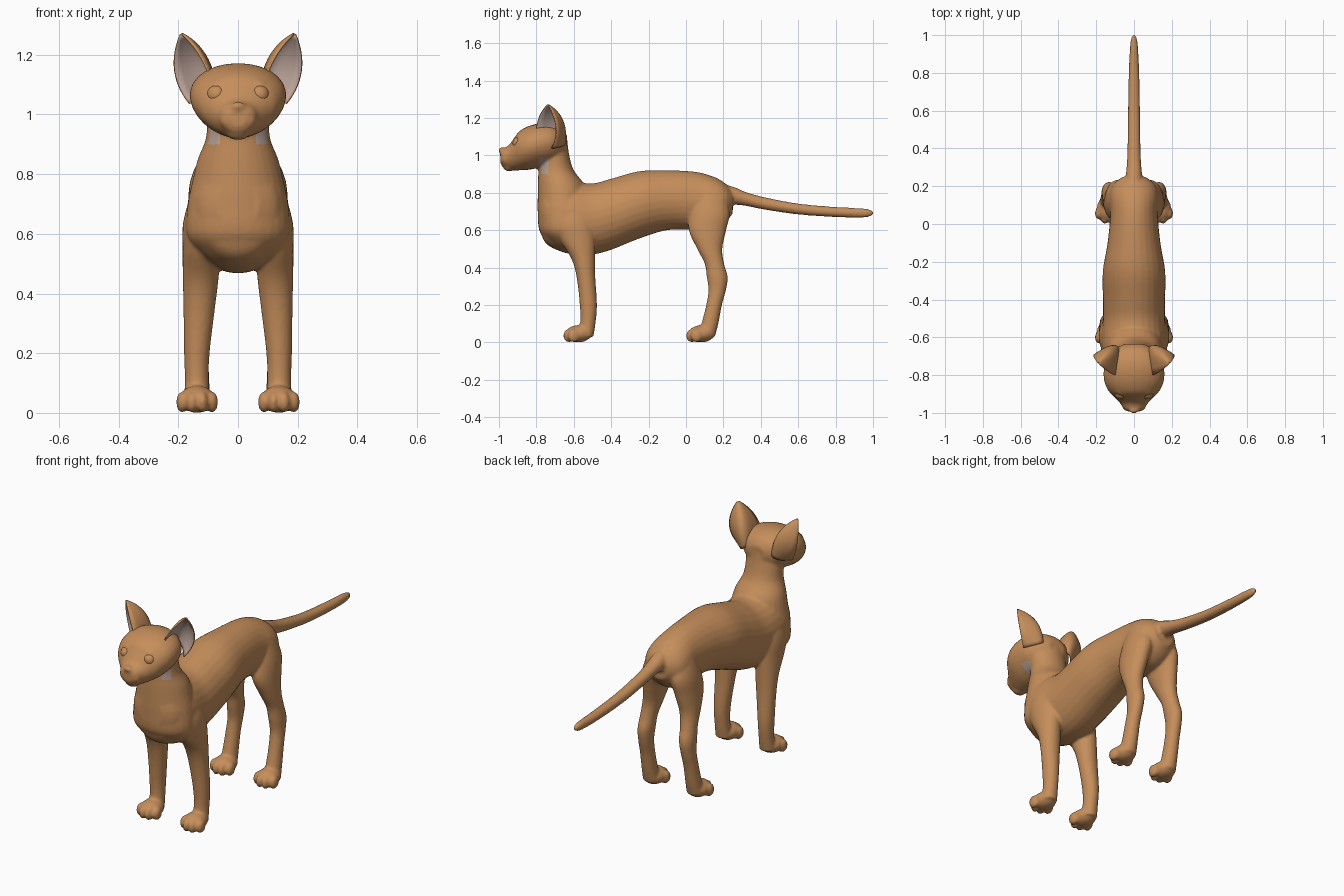
import bpy, bmesh, math
from mathutils import Vector, Matrix


def material(name, rgb):
    m = bpy.data.materials.new(name)
    m.diffuse_color = (*rgb, 1)
    return m


fur = material("tan fur", (0.56, 0.27, 0.105))
skin = material("pale ear skin", (0.50, 0.37, 0.32))


def make(name, bm, mats):
    me = bpy.data.meshes.new(name)
    bm.to_mesh(me)
    bm.free()
    for m in mats:
        me.materials.append(m)
    ob = bpy.data.objects.new(name, me)
    bpy.context.collection.objects.link(ob)
    return ob


def spline(a, b, c, d, t):
    return [0.5 * (2 * q + (r - p) * t + (2 * p - 5 * q + 4 * r - s) * t * t
                   + (3 * q - p - 3 * r + s) * t ** 3) for p, q, r, s in zip(a, b, c, d)]


def loft(bm, axis, rows, side=1, egg=0.0, n=28, sub=5):
    """Closed tube through elliptical rings (x, y, z, radius_x, other radius)."""
    full = []
    for i in range(len(rows) - 1):
        p, s = rows[max(i - 1, 0)], rows[min(i + 2, len(rows) - 1)]
        full += [spline(p, rows[i], rows[i + 1], s, k / sub) for k in range(sub)]
    full.append(rows[-1])
    rings = []
    for x, y, z, rx, r2 in full:
        ring = []
        for k in range(n):
            a = 2 * math.pi * k / n
            u, v = rx * math.cos(a) * (1 + egg * math.sin(a)), r2 * math.sin(a)
            off = (u, 0, v) if axis == 'Y' else (u, v, 0)
            ring.append(bm.verts.new((side * (x + off[0]), y + off[1], z + off[2])))
        rings.append(ring)
    faces = [bm.faces.new(rings[0]), bm.faces.new(rings[-1])]
    for r, s in zip(rings, rings[1:]):
        for k in range(n):
            j = (k + 1) % n
            faces.append(bm.faces.new((r[k], r[j], s[j], s[k])))
    bmesh.ops.recalc_face_normals(bm, faces=faces)


def ball(bm, c, r):
    bmesh.ops.create_uvsphere(bm, u_segments=20, v_segments=12, radius=1,
                              matrix=Matrix.Translation(c) @ Matrix.Diagonal((*r, 1)))


bm = bmesh.new()
# Torso
loft(bm, 'Y', [(0, -.785, .70, .07, .09), (0, -.75, .69, .13, .16), (0, -.68, .68, .165, .19),
               (0, -.6, .665, .172, .195), (0, -.5, .66, .165, .19), (0, -.4, .685, .165, .19),
               (0, -.25, .735, .165, .18), (0, -.1, .76, .14, .16), (0, .05, .757, .126, .155),
               (0, .15, .745, .13, .14), (0, .21, .745, .11, .105), (0, .25, .75, .06, .06)])
# Neck and chest front
loft(bm, 'Z', [(0, -.72, 1.08, .10, .085), (0, -.708, 1.0, .103, .084), (0, -.695, .92, .108, .095),
               (0, -.67, .85, .135, .122), (0, -.66, .78, .152, .133), (0, -.66, .7, .168, .133),
               (0, -.66, .6, .172, .125), (0, -.65, .54, .13, .09), (0, -.64, .5, .08, .05)])
# Head and muzzle
loft(bm, 'Y', [(0, -.635, 1.06, .05, .045), (0, -.665, 1.06, .105, .085), (0, -.72, 1.058, .147, .11),
               (0, -.78, 1.053, .160, .118), (0, -.84, 1.04, .155, .117), (0, -.89, 1.025, .130, .105),
               (0, -.92, 1.005, .10, .086), (0, -.95, .988, .072, .064), (0, -.98, .987, .054, .05),
               (0, -.993, .99, .03, .03)], egg=.12)
ball(bm, (0, -.986, 1.027), (.026, .016, .016))
ball(bm, (0, -.945, .942), (.042, .033, .028))
# Tail
loft(bm, 'Y', [(0, .15, .80, .05, .06), (0, .25, .785, .044, .048), (0, .32, .767, .038, .037),
               (0, .42, .743, .034, .033), (0, .6, .713, .032, .029), (0, .8, .697, .028, .027),
               (0, .94, .692, .021, .025), (0, .985, .692, .014, .018), (0, 1.002, .692, .006, .008)])

for s in (1, -1):
    # Muzzle pads and brow
    ball(bm, (s * .026, -.965, .982), (.036, .027, .034))
    ball(bm, (s * .062, -.875, 1.09), (.042, .034, .03))
    # Front leg
    loft(bm, 'Z', [(.085, -.60, .78, .055, .09), (.112, -.60, .65, .07, .11), (.122, -.58, .55, .064, .095),
                   (.125, -.55, .45, .060, .064), (.130, -.535, .35, .053, .050), (.138, -.522, .2, .043, .046),
                   (.138, -.525, .1, .040, .041), (.138, -.54, .03, .045, .045)], s)
    # Hind leg
    loft(bm, 'Z', [(.065, .12, .82, .05, .07), (.085, .128, .7, .065, .105), (.100, .115, .6, .060, .10),
                   (.115, .127, .5, .050, .067), (.125, .152, .42, .043, .052), (.130, .167, .35, .042, .056),
                   (.133, .167, .28, .038, .047), (.136, .150, .2, .038, .042), (.137, .128, .1, .041, .045),
                   (.137, .11, .03, .046, .045)], s)
    # Paws with four toes
    for y in (-.575, .082):
        ball(bm, (s * .137, y, .046), (.060, .070, .046))
        for dx, dy in ((-.05, .012), (-.018, -.012), (.018, -.012), (.05, .012)):
            ball(bm, (s * (.137 + dx), y - .038 + dy, .036), (.020, .032, .036))

# Blend all fur parts into one skin
body = make("cat_body", bm, [fur, skin])
rm = body.modifiers.new("blend", 'REMESH')
rm.mode = 'VOXEL'
rm.voxel_size = .008
sm = body.modifiers.new("soften", 'SMOOTH')
sm.factor = .5
sm.iterations = 4
bpy.context.view_layer.objects.active = body
body.select_set(True)
bpy.ops.object.convert(target='MESH')
# Pale bare patch on each side of the throat
for p in body.data.polygons:
    c = p.center
    p.use_smooth = True
    p.material_index = int(abs(c.x) > .06 and -.785 < c.y < -.735 and .9 < c.z < .985)

# Eyes (closed-looking, fur coloured)
bm = bmesh.new()
for s in (1, -1):
    ball(bm, (s * .071, -.893, 1.066), (.034, .034, .033))
eyes = make("eyes", bm, [fur])
eyes.data.shade_smooth()


# Cupped ears: front edge, back spine and outer edge run to a shared tip
def bez(a, b, c, t):
    return Vector(a) * (1 - t) ** 2 + Vector(b) * 2 * t * (1 - t) + Vector(c) * t * t


tip = (.190, -.738, 1.268)
bm = bmesh.new()
nu, nt = 12, 14
grid = []
for i in range(nt + 1):
    t = .985 * i / nt
    A = bez((.095, -.80, 1.12), (.125, -.80, 1.21), tip, t)
    B = bez((.160, -.72, 1.04), (.245, -.665, 1.14), tip, t)
    C = bez((.085, -.655, 1.07), (.105, -.64, 1.21), tip, t)
    ctrl = 2 * C - (A + B) / 2
    grid.append([bm.verts.new(bez(A, ctrl, B, j / nu)) for j in range(nu + 1)])
for r, q in zip(grid, grid[1:]):
    for j in range(nu):
        bm.faces.new((r[j], r[j + 1], q[j + 1], q[j])).smooth = True
ears = make("ears", bm, [skin, fur])
so = ears.modifiers.new("thickness", 'SOLIDIFY')
so.thickness = .007
so.offset = -1
so.material_offset = 1
so.material_offset_rim = 1
ears.modifiers.new("both sides", 'MIRROR')
